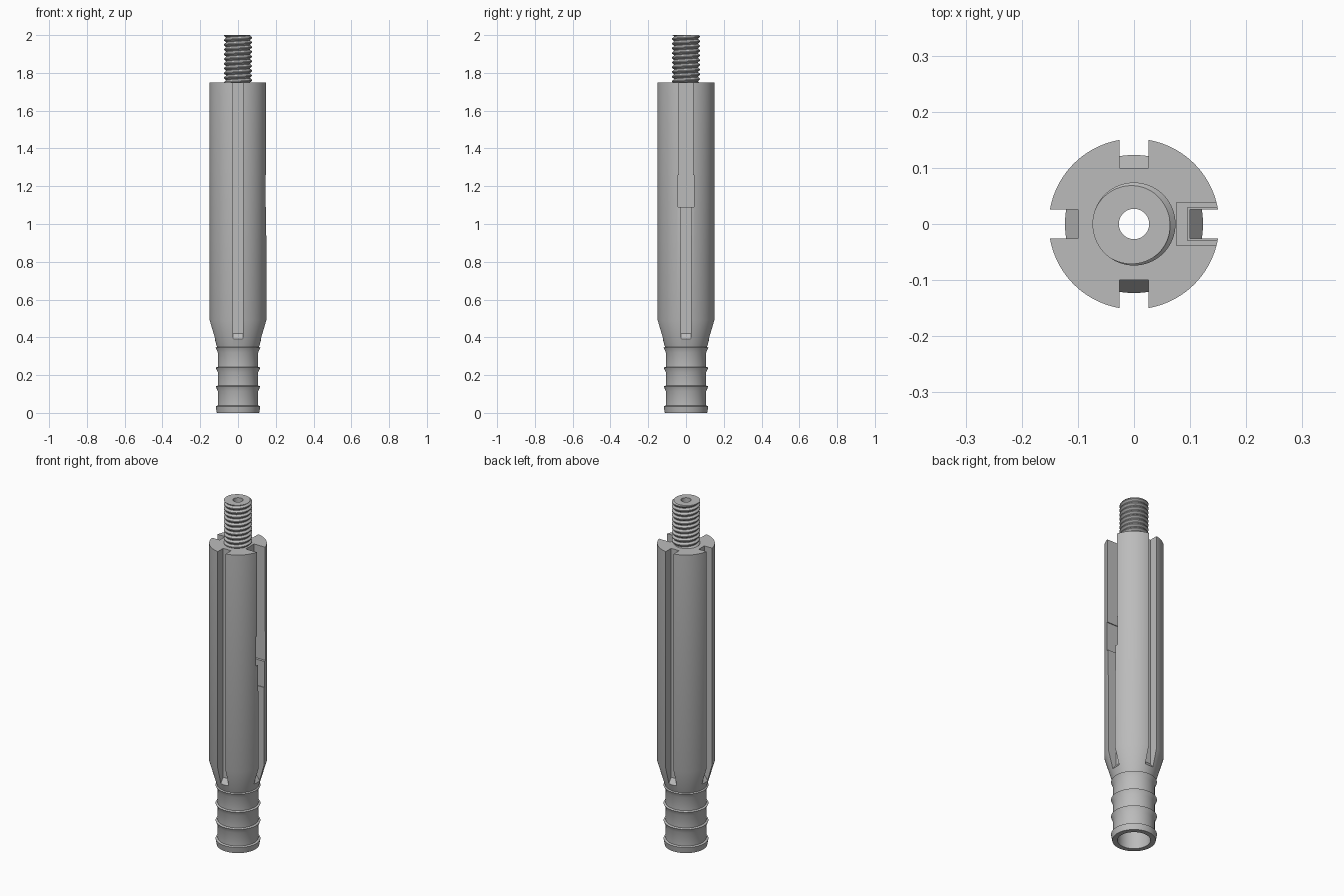
import bpy, bmesh, math
from mathutils import Vector

cube = bpy.data.objects.get("Cube")
if cube:
    bpy.data.objects.remove(cube, do_unlink=True)

grey = bpy.data.materials.new("mid grey")
grey.use_nodes = True
grey.diffuse_color = (0.5, 0.5, 0.5, 1)
grey.node_tree.nodes["Principled BSDF"].inputs["Base Color"].default_value = (0.5, 0.5, 0.5, 1)

SEGS = 96
BORE = 0.027


def finish(bm, name):
    """Turn a bmesh into a linked grey object."""
    bmesh.ops.recalc_face_normals(bm, faces=bm.faces[:])
    mesh = bpy.data.meshes.new(name)
    bm.to_mesh(mesh)
    bm.free()
    mesh.materials.append(grey)
    obj = bpy.data.objects.new(name, mesh)
    bpy.context.collection.objects.link(obj)
    return obj


def lathe(name, profile):
    """Revolve a closed (radius, height) loop around z."""
    bm = bmesh.new()
    rings = []
    for i in range(SEGS):
        a = math.tau * i / SEGS
        rings.append([bm.verts.new((r * math.cos(a), r * math.sin(a), z)) for r, z in profile])
    n = len(profile)
    for i in range(SEGS):
        a, b = rings[i], rings[(i + 1) % SEGS]
        for j in range(n):
            k = (j + 1) % n
            bm.faces.new((a[j], b[j], b[k], a[k]))
    return finish(bm, name)


def channel(name, outline, half_width, turn=0):
    """Extrude an (outward, height) outline across a slot and turn it about z."""
    bm = bmesh.new()
    c, s = math.cos(turn), math.sin(turn)
    sides = [[bm.verts.new((x * c - y * s, x * s + y * c, z)) for x, z in outline]
             for y in (-half_width, half_width)]
    n = len(outline)
    for side in sides:
        bm.faces.new(side)
    for j in range(n):
        k = (j + 1) % n
        bm.faces.new((sides[0][j], sides[0][k], sides[1][k], sides[1][j]))
    return finish(bm, name)


def box_outline(inner, low, high):
    return [(inner, low), (0.2, low), (0.2, high), (inner, high)]


def cut(target, cutter):
    mod = target.modifiers.new(cutter.name, "BOOLEAN")
    mod.operation = "DIFFERENCE"
    mod.solver = "EXACT"
    mod.object = cutter
    cutter.hide_render = True
    cutter.hide_set(True)


def apply_and_smooth(obj, cutters):
    """Bake the cuts, drop the cutters and smooth the round walls."""
    bpy.context.view_layer.update()
    graph = bpy.context.evaluated_depsgraph_get()
    baked = bpy.data.meshes.new_from_object(obj.evaluated_get(graph))
    obj.modifiers.clear()
    obj.data = baked
    for c in cutters:
        bpy.data.objects.remove(c, do_unlink=True)
    bpy.ops.object.select_all(action="DESELECT")
    obj.select_set(True)
    bpy.context.view_layer.objects.active = obj
    bpy.ops.object.shade_smooth_by_angle(angle=math.radians(25))


# Body with barbed hose end, cone, cylinder and stepped bore
outer = [(0.085, 0), (0.112, 0)]
for z in (0.035, 0.14, 0.24, 0.345):
    if z > 0.1:
        outer.append((0.107, z - 0.025))
    outer += [(0.118, z), (0.107, z + 0.004)]
outer[-1] = (0.111, 0.349)
outer += [(0.152, 0.49), (0.152, 1.75), (BORE, 1.75), (BORE, 0.4), (0.085, 0.34)]
body = lathe("slotted_body", outer)

# Four long slots with a sloped lower end
cutters = []
slot = [(0.1, 0.42), (0.123, 0.39), (0.2, 0.39), (0.2, 1.8), (0.1, 1.8)]
for i in range(4):
    cutters.append(channel("slot_cutter", slot, 0.0255, i * math.pi / 2))

# Stepped widening of the left slot
for inner, low, high, half in ((0.095, 0.94, 1.1, 0.029),
                               (0.076, 1.09, 1.26, 0.043),
                               (0.076, 1.25, 1.8, 0.038)):
    cutters.append(channel("keyway_cutter", box_outline(inner, low, high), half))
for c in cutters:
    cut(body, c)
apply_and_smooth(body, cutters)

# Threaded stud: a helical strip trimmed flat at both ends
PITCH, LOW, HIGH = 0.025, 1.75, 2.0
tooth = [(0.064, 0), (0.074, 0.35), (0.074, 0.55), (0.064, 0.9)]
rows = len(tooth)
turns = 13
bm = bmesh.new()
cols = []
for i in range(SEGS):
    a = math.tau * i / SEGS
    col = []
    for j in range(turns * rows):
        r, part = tooth[j % rows]
        z = LOW + PITCH * (j // rows + part + i / SEGS - 2)
        col.append(bm.verts.new((r * math.cos(a), r * math.sin(a), z)))
    cols.append(col)
for i in range(SEGS):
    last = i == SEGS - 1
    a, b = cols[i], cols[(i + 1) % SEGS]
    shift = rows if last else 0
    for j in range(turns * rows - 1 - shift):
        bm.faces.new((a[j], b[j + shift], b[j + shift + 1], a[j + 1]))
for height, up in ((LOW, -1), (HIGH, 1)):
    geom = bm.verts[:] + bm.edges[:] + bm.faces[:]
    res = bmesh.ops.bisect_plane(bm, geom=geom, plane_co=Vector((0, 0, height)),
                                 plane_no=Vector((0, 0, up)), clear_outer=True)
    rim = [e for e in res["geom_cut"] if isinstance(e, bmesh.types.BMEdge)]
    bmesh.ops.edgeloop_fill(bm, edges=rim)
stud = finish(bm, "threaded_stud")

# Bore through the stud
bm = bmesh.new()
bmesh.ops.create_cone(bm, cap_ends=True, segments=SEGS, radius1=BORE, radius2=BORE, depth=0.5)
bore = finish(bm, "bore_cutter")
bore.location.z = 1.9
cut(stud, bore)
apply_and_smooth(stud, [bore])
